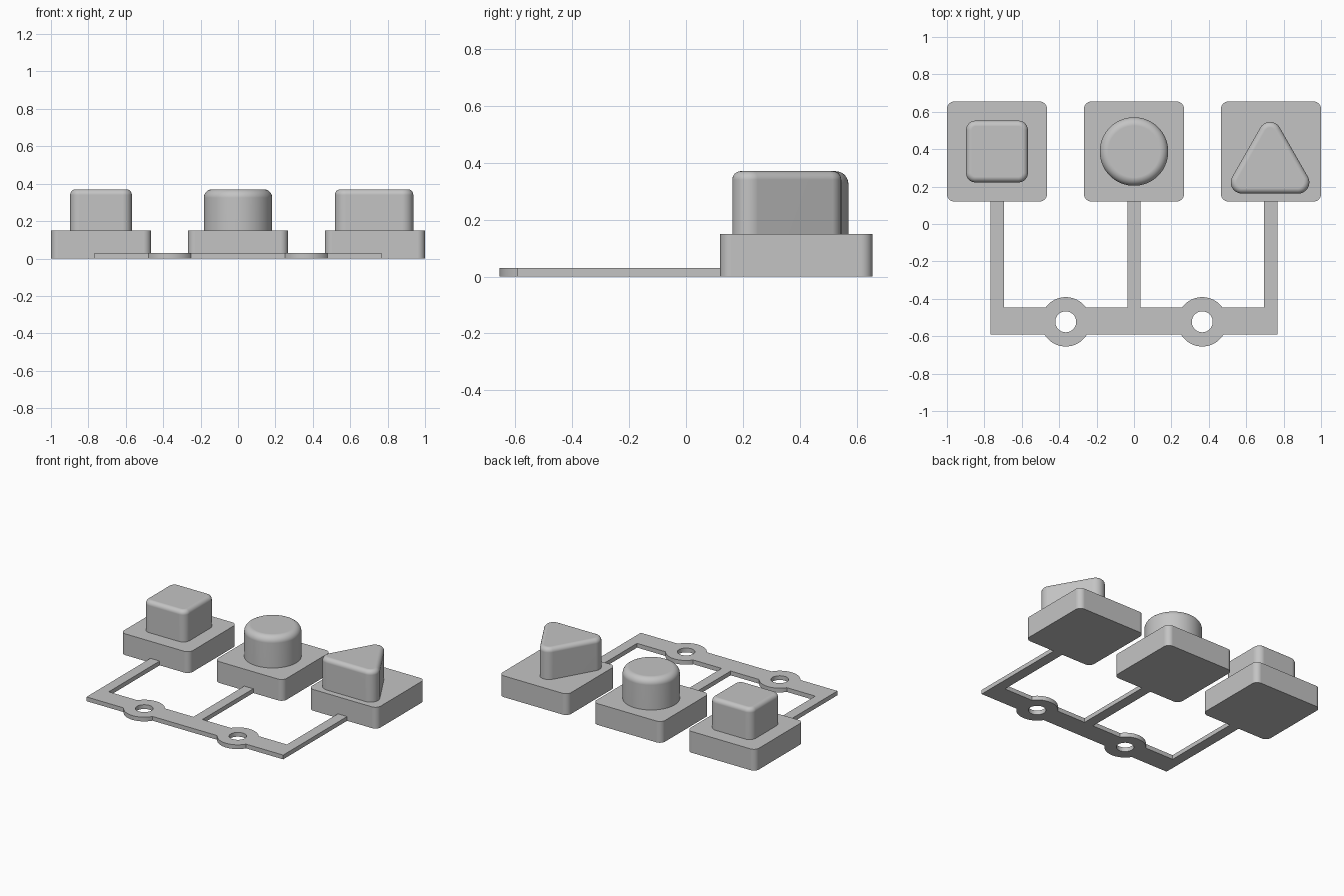
import bpy
import bmesh
from math import sin, cos, pi, atan2, asin, radians, tau
from mathutils import Vector

if "Cube" in bpy.data.objects:
    bpy.data.objects.remove(bpy.data.objects["Cube"])

grey = bpy.data.materials.new("plain grey")
grey.use_nodes = True
grey.diffuse_color = (0.55, 0.55, 0.55, 1)
grey.node_tree.nodes["Principled BSDF"].inputs["Base Color"].default_value = (0.55, 0.55, 0.55, 1)

PITCH, ROW_Y = 0.7325, 0.3875
BASE_TOP, KEY_TOP, PLATE = 0.15, 0.37, 0.03


def arc(cx, cy, r, a0, a1, steps):
    return [(cx + r * cos(a0 + (a1 - a0) * i / steps),
             cy + r * sin(a0 + (a1 - a0) * i / steps)) for i in range(steps + 1)]


def rounded(centres, r):
    """Outline around counter-clockwise corner centres, rounded by r."""
    if len(centres) == 1:
        return arc(*centres[0], r, 0, tau, 72)[:-1]
    pts = []
    for i, c in enumerate(centres):
        p, n = centres[i - 1], centres[(i + 1) % len(centres)]
        a0 = atan2(c[1] - p[1], c[0] - p[0]) - pi / 2
        a1 = atan2(n[1] - c[1], n[0] - c[0]) - pi / 2
        pts += arc(*c, r, a0, a0 + (a1 - a0) % tau, 10)
    return pts


def square(size, r):
    h = size / 2 - r
    return [(-h, -h), (h, -h), (h, h), (-h, h)]


def finish(obj):
    obj.data.materials.clear()
    obj.data.materials.append(grey)
    bpy.ops.object.select_all(action="DESELECT")
    obj.select_set(True)
    bpy.context.view_layer.objects.active = obj
    bpy.ops.object.shade_smooth_by_angle(angle=radians(30))
    mod = obj.modifiers.new("flat tops", "WEIGHTED_NORMAL")
    mod.keep_sharp = True


def block(name, centres, r, z0, z1, x, fillet=0):
    """Upright prism with a rounded outline and an optional top fillet."""
    levels = [(z0, r)]
    if fillet:
        levels += [(z1 - fillet + fillet * sin(a), r - fillet + fillet * cos(a))
                   for a in (i * pi / 16 for i in range(9))]
    else:
        levels.append((z1, r))
    bm = bmesh.new()
    rings = [[bm.verts.new((px, py, z)) for px, py in rounded(centres, rad)]
             for z, rad in levels]
    n = len(rings[0])
    for low, high in zip(rings, rings[1:]):
        for i in range(n):
            j = (i + 1) % n
            bm.faces.new((low[i], low[j], high[j], high[i]))
    bm.faces.new(rings[0][::-1])
    bm.faces.new(rings[-1])
    mesh = bpy.data.meshes.new(name)
    bm.to_mesh(mesh)
    bm.free()
    obj = bpy.data.objects.new(name, mesh)
    obj.location = Vector((x, ROW_Y, 0))
    bpy.context.collection.objects.link(obj)
    finish(obj)


# Square bases
for side, x in (("right", -PITCH), ("middle", 0), ("left", PITCH)):
    block(side + "_base", square(0.535, 0.04), 0.04, 0, BASE_TOP, x)

# Buttons: square, round and triangular
triangle = [(-0.15, -0.165), (0.15, -0.165), (0, 0.098)]
block("square_button", square(0.33, 0.05), 0.05, 0.14, KEY_TOP, -PITCH, 0.03)
block("round_button", [(0, 0)], 0.183, 0.14, KEY_TOP, 0, 0.045)
block("triangle_button", triangle, 0.06, 0.14, KEY_TOP, PITCH - 0.005, 0.03)

# Flat connecting frame: half outline mirrored, with two ring holes
RING_X, RING_Y, RING_R = 0.365, -0.523, 0.132
BAR_LOW, BAR_HIGH, ARM_END = -0.592, -0.447, 0.13
low = asin((RING_Y - BAR_LOW) / RING_R)
high = asin((BAR_HIGH - RING_Y) / RING_R)
half = arc(RING_X, RING_Y, RING_R, pi + low, tau - low, 24)
half += [(0.767, BAR_LOW), (0.767, ARM_END), (0.695, ARM_END), (0.695, BAR_HIGH)]
half += arc(RING_X, RING_Y, RING_R, high, pi - high, 24)
half += [(0.035, BAR_HIGH), (0.035, ARM_END)]
outline = half + [(-x, y) for x, y in reversed(half)]
holes = [arc(s * RING_X, RING_Y, 0.056, 0, tau, 40)[:-1] for s in (-1, 1)]

curve = bpy.data.curves.new("frame_outline", "CURVE")
curve.dimensions = "2D"
curve.fill_mode = "BOTH"
curve.extrude = PLATE / 2
for pts in [outline] + holes:
    spline = curve.splines.new("POLY")
    spline.points.add(len(pts) - 1)
    for point, (x, y) in zip(spline.points, pts):
        point.co = (x, y, 0, 1)
    spline.use_cyclic_u = True
frame = bpy.data.objects.new("connecting_frame", curve)
frame.location.z = PLATE / 2
bpy.context.collection.objects.link(frame)
bpy.ops.object.select_all(action="DESELECT")
frame.select_set(True)
bpy.context.view_layer.objects.active = frame
bpy.ops.object.convert(target="MESH")
frame = bpy.context.view_layer.objects.active

# Weld the frame walls to its faces
bm = bmesh.new()
bm.from_mesh(frame.data)
bmesh.ops.remove_doubles(bm, verts=bm.verts, dist=0.0001)
bmesh.ops.recalc_face_normals(bm, faces=bm.faces)
bm.to_mesh(frame.data)
bm.free()
finish(frame)
